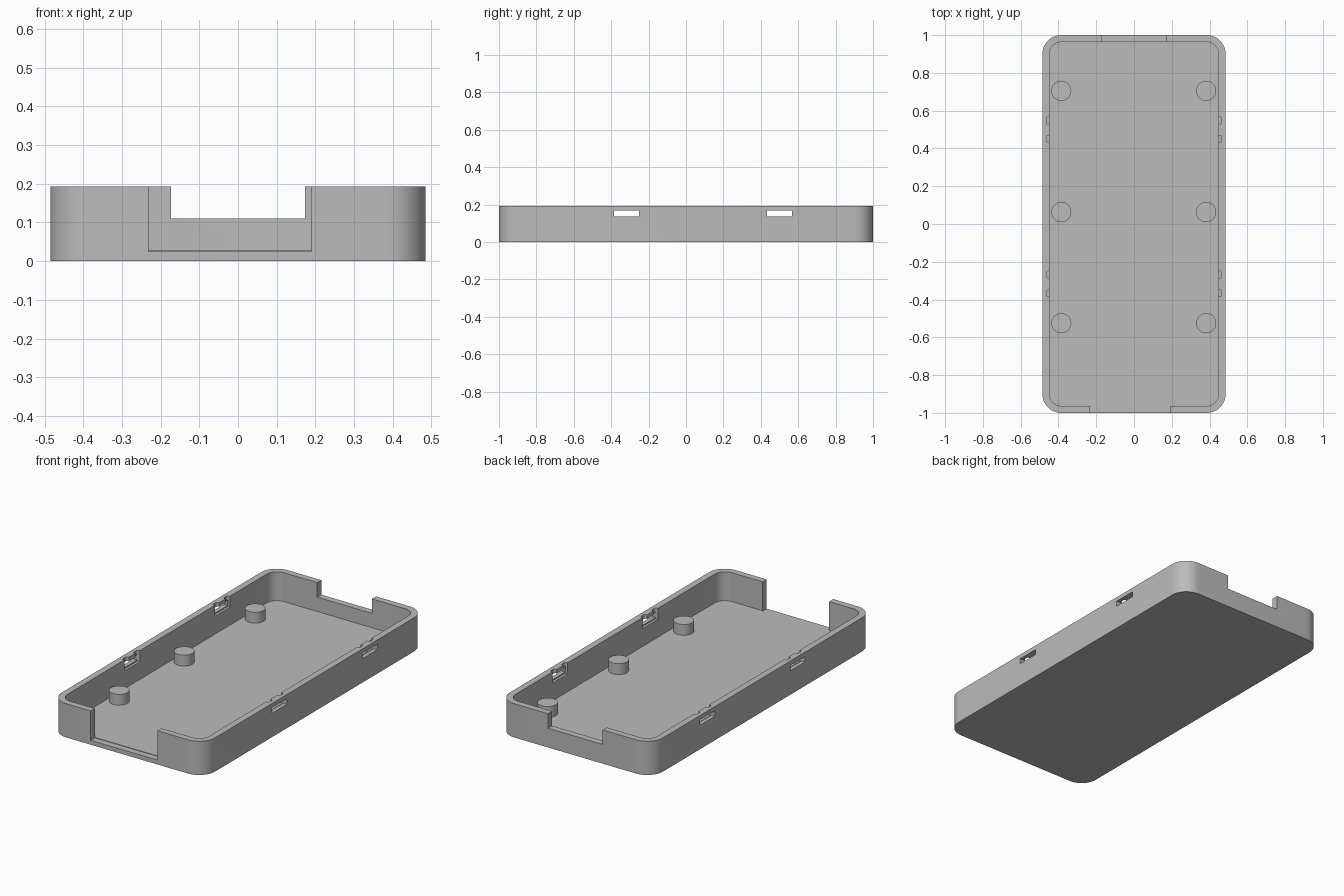
import bpy, bmesh, math

cube = bpy.data.objects.get("Cube")
if cube:
    bpy.data.objects.remove(cube, do_unlink=True)

WIDTH, LENGTH, HEIGHT = 0.97, 2.0, 0.193
WALL, FLOOR = 0.037, 0.028
ABOVE = 0.3  # cutters that open the rim reach up to here

grey = bpy.data.materials.new("plastic grey")
grey.use_nodes = True
colour = (0.5, 0.5, 0.5, 1)
grey.diffuse_color = colour
grey.node_tree.nodes["Principled BSDF"].inputs["Base Color"].default_value = colour


def add_object(name, bm):
    bmesh.ops.recalc_face_normals(bm, faces=bm.faces)
    mesh = bpy.data.meshes.new(name)
    bm.to_mesh(mesh)
    bm.free()
    mesh.materials.append(grey)
    obj = bpy.data.objects.new(name, mesh)
    bpy.context.collection.objects.link(obj)
    return obj


def prism(name, x, y, z, radius=0, steps=12):
    """Upright block between (low, high) ranges, with rounded plan corners."""
    bm = bmesh.new()
    points = []
    corners = ((x[1], y[1], -1, -1), (x[0], y[1], 1, -1),
               (x[0], y[0], 1, 1), (x[1], y[0], -1, 1))
    for i, (cx, cy, sx, sy) in enumerate(corners):
        for k in range(steps + 1 if radius else 1):
            a = math.pi / 2 * (i + k / steps)
            points.append((cx + radius * (sx + math.cos(a)),
                           cy + radius * (sy + math.sin(a)), z[0]))
    face = bm.faces.new([bm.verts.new(p) for p in points])
    top = bmesh.ops.extrude_face_region(bm, geom=[face])["geom"]
    bmesh.ops.translate(bm, vec=(0, 0, z[1] - z[0]),
                        verts=[v for v in top if isinstance(v, bmesh.types.BMVert)])
    return add_object(name, bm)


def smooth(obj):
    bpy.ops.object.select_all(action='DESELECT')
    obj.select_set(True)
    bpy.context.view_layer.objects.active = obj
    bpy.ops.object.shade_smooth_by_angle(angle=math.radians(30))


# Rounded tray body
hx, hy = WIDTH / 2, LENGTH / 2
ix, iy = hx - WALL, hy - WALL
tray = prism("tray", (-hx, hx), (-hy, hy), (0, HEIGHT), 0.1)

# Cavity, front opening and rear opening
cutters = [
    prism("cavity_cutter", (-ix, ix), (-iy, iy), (FLOOR, ABOVE), 0.063),
    prism("front_opening_cutter", (-0.232, 0.19), (-1.1, -iy), (0.025, ABOVE)),
    prism("rear_opening_cutter", (-0.173, 0.173), (iy - 0.02, 1.1), (0.11, ABOVE)),
]

# Side clip windows, inner pockets and slots; each spans both walls
clip_depth = ix + 0.014
for yc in (-0.317, 0.499):
    cutters.append(prism("window_cutter", (-0.6, 0.6), (yc - 0.067, yc + 0.067),
                         (0.137, 0.168)))
    cutters.append(prism("pocket_cutter", (-clip_depth, clip_depth),
                         (yc - 0.069, yc + 0.069), (0.13, 0.17)))
    for side in (-1, 1):
        ys = yc + side * 0.049
        cutters.append(prism("slot_cutter", (-clip_depth - 0.001, clip_depth + 0.001),
                             (ys - 0.019, ys + 0.019), (0.132, ABOVE), 0.008, 4))

for cutter in cutters:
    cut = tray.modifiers.new(cutter.name, 'BOOLEAN')
    cut.operation = 'DIFFERENCE'
    cut.solver = 'EXACT'
    cut.object = cutter
bpy.context.view_layer.update()
tray.data = bpy.data.meshes.new_from_object(
    tray.evaluated_get(bpy.context.evaluated_depsgraph_get()))
tray.modifiers.clear()
for cutter in cutters:
    bpy.data.objects.remove(cutter, do_unlink=True)
smooth(tray)

# Round support posts on the floor
POST_TOP = 0.09
for row, y in (("front", -0.525), ("middle", 0.063), ("rear", 0.705)):
    for side, x in (("left", 0.382), ("right", -0.385)):
        bm = bmesh.new()
        bmesh.ops.create_cone(bm, cap_ends=True, segments=48, radius1=0.053,
                              radius2=0.053, depth=POST_TOP - FLOOR + 0.005)
        post = add_object(f"{row}_{side}_post", bm)
        post.location = (x, y, (POST_TOP + FLOOR - 0.005) / 2)
        smooth(post)
